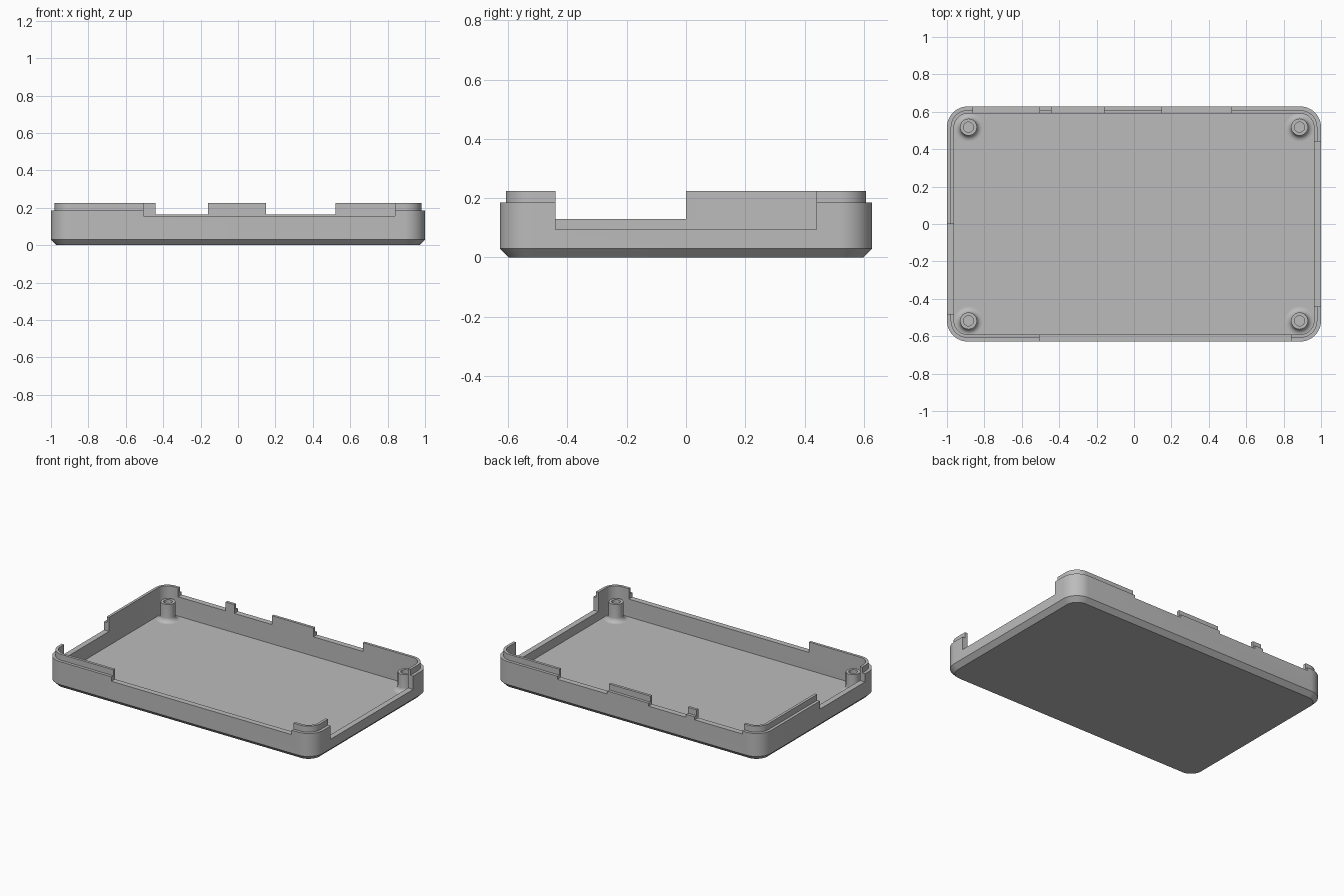
import bpy, bmesh, math

cube = bpy.data.objects.get("Cube")
if cube:
    bpy.data.objects.remove(cube, do_unlink=True)

HALF_X, HALF_Y, RADIUS = 1.0, 0.628, 0.11
FLOOR, LEDGE, TOP = 0.035, 0.185, 0.225

grey = bpy.data.materials.new("plain grey")
grey.use_nodes = True
grey.diffuse_color = (0.5, 0.5, 0.5, 1)
grey.node_tree.nodes["Principled BSDF"].inputs["Base Color"].default_value = (0.5, 0.5, 0.5, 1)


def rounded_rect(inset, steps=12):
    """Outline of the case, moved inward by the inset."""
    r = RADIUS - inset
    points = []
    for i, (sx, sy) in enumerate([(1, 1), (-1, 1), (-1, -1), (1, -1)]):
        cx, cy = sx * (HALF_X - RADIUS), sy * (HALF_Y - RADIUS)
        for k in range(steps + 1):
            a = (i + k / steps) * math.pi / 2
            points.append((cx + r * math.cos(a), cy + r * math.sin(a)))
    return points


def circle(r, steps=32):
    return [(r * math.cos(2 * math.pi * k / steps), r * math.sin(2 * math.pi * k / steps))
            for k in range(steps)]


def loft(name, outline, profile):
    """Skin a stack of outlines given as (size, height), capped at both ends."""
    bm = bmesh.new()
    rings = [[bm.verts.new((x, y, z)) for x, y in outline(size)] for size, z in profile]
    for low, high in zip(rings, rings[1:]):
        for i in range(len(low)):
            j = (i + 1) % len(low)
            bm.faces.new((low[i], low[j], high[j], high[i]))
    bm.faces.new(rings[0][::-1])
    bm.faces.new(rings[-1])
    bmesh.ops.recalc_face_normals(bm, faces=bm.faces[:])
    mesh = bpy.data.meshes.new(name)
    bm.to_mesh(mesh)
    bm.free()
    mesh.materials.append(grey)
    obj = bpy.data.objects.new(name, mesh)
    bpy.context.collection.objects.link(obj)
    return obj


def activate(obj):
    bpy.ops.object.select_all(action="DESELECT")
    obj.select_set(True)
    bpy.context.view_layer.objects.active = obj


def smooth(obj):
    activate(obj)
    bpy.ops.object.shade_smooth_by_angle(angle=math.radians(25))


# Tray: chamfered base, outer wall, stepped lip, hollow inside
tray = loft("tray", rounded_rect, [
    (0.03, 0), (0, 0.03), (0, LEDGE), (0.02, LEDGE),
    (0.02, TOP), (0.038, TOP), (0.038, FLOOR)])

# Wall openings: x range, y range, bottom height
OUT, IN_X, IN_Y = 1.1, 0.93, 0.56
openings = [
    ((-0.505, 0.84), (-OUT, -IN_Y), 0.155),
    ((IN_X, OUT), (-0.44, 0.44), 0.095),
    ((-OUT, -IN_X), (-0.48, 0), 0.13),
]
for span in [(-0.86, -0.505), (-0.44, -0.16), (0.15, 0.52)]:
    openings.append((span, (IN_Y, OUT), 0.165))

for (x0, x1), (y0, y1), z in openings:
    bpy.ops.mesh.primitive_cube_add(size=1, location=((x0 + x1) / 2, (y0 + y1) / 2, z + 0.1))
    cutter = bpy.context.object
    cutter.name = "opening_cutter"
    cutter.scale = (x1 - x0, y1 - y0, 0.2)
    cutter.hide_render = True
    cutter.data.materials.append(grey)
    cut = tray.modifiers.new("opening", "BOOLEAN")
    cut.operation = "DIFFERENCE"
    cut.solver = "EXACT"
    cut.object = cutter
    activate(tray)
    bpy.ops.object.modifier_apply(modifier=cut.name)
    bpy.data.objects.remove(cutter, do_unlink=True)
smooth(tray)

# Screw posts: filleted foot, straight shaft, blind hole
FOOT, SHAFT, HOLE, POST_TOP = 0.075, 0.045, 0.027, 0.155
flare = FOOT - SHAFT
profile = [(FOOT, FLOOR - 0.005)]
for k in range(7):
    a = k / 6 * math.pi / 2
    profile.append((FOOT - flare * math.sin(a), FLOOR + flare * (1 - math.cos(a))))
profile += [(SHAFT, POST_TOP), (HOLE, POST_TOP), (HOLE, FLOOR + 0.002)]
for side, sx in (("right", -1), ("left", 1)):
    for end, sy in (("front", -1), ("back", 1)):
        post = loft(f"{end}_{side}_screw_post", circle, profile)
        post.location = (sx * 0.885, sy * 0.518, 0)
        smooth(post)
